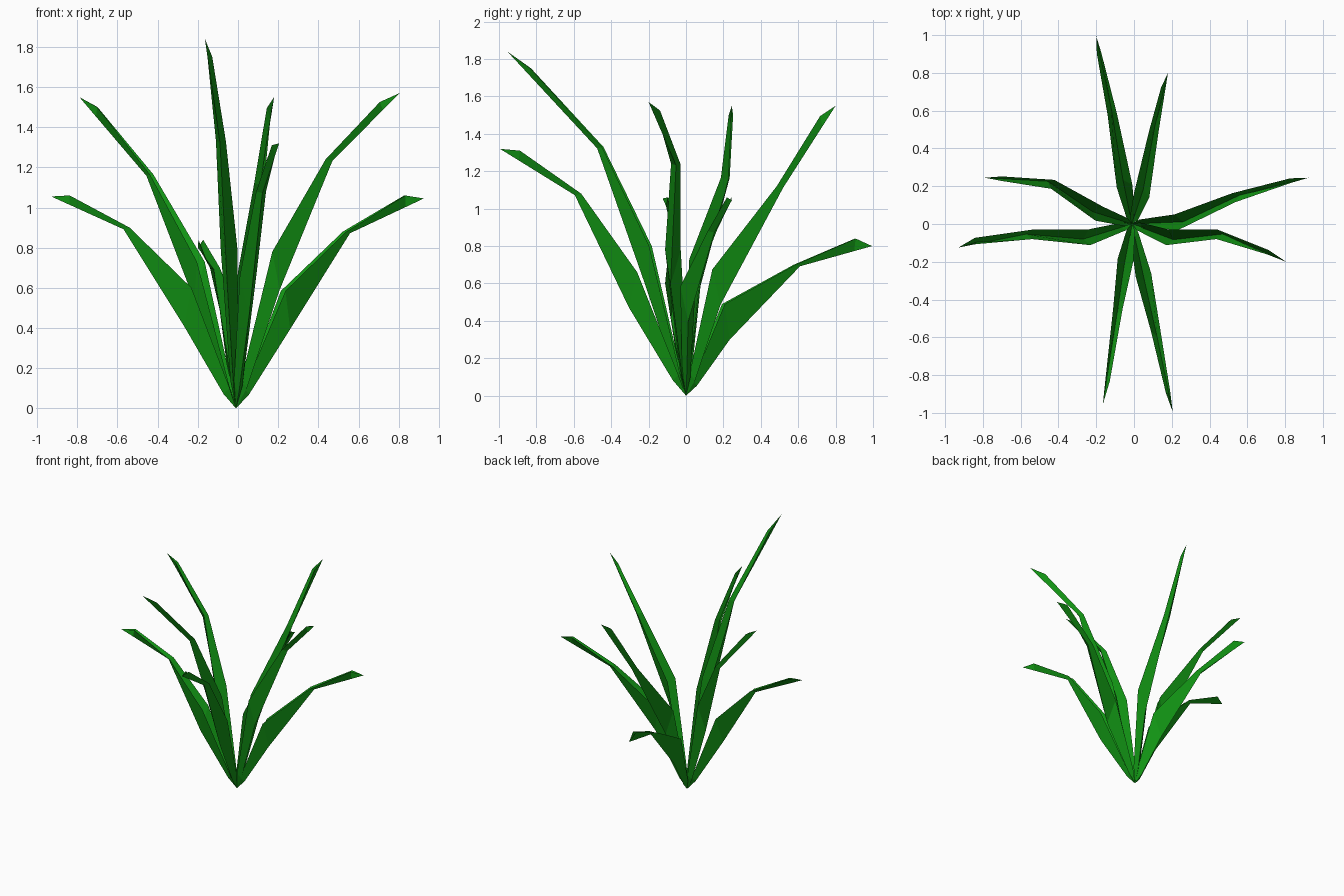
import bpy
from mathutils import Vector

# Remove the default object
cube = bpy.data.objects.get("Cube")
if cube:
    bpy.data.objects.remove(cube, do_unlink=True)

# Leaf colour
leaf_green = bpy.data.materials.new("leaf_green")
leaf_green.use_nodes = True
colour = (0.006, 0.3, 0.007, 1)
leaf_green.diffuse_color = colour
shader = leaf_green.node_tree.nodes["Principled BSDF"]
shader.inputs["Base Color"].default_value = colour
shader.inputs["Roughness"].default_value = 0.8

ROOT = Vector((-0.01, 0, 0))
HALF_WIDTHS = (0.022, 0.042, 0.025, 0.012)   # neck, belly, bend, shoulder


def flat(v):
    """Horizontal direction of a vector."""
    return Vector((v.x, v.y, 0)).normalized()


def keel_point(point, outward, out, drop):
    """Fold line point, set outward and below the rims."""
    return point + outward * out - Vector((0, 0, drop))


def build_blade(name, belly, bend, shoulder, tip):
    """Folded leaf blade: left rim, keel and right rim from root to tip."""
    belly, bend, shoulder, tip = map(Vector, (belly, bend, shoulder, tip))
    neck = ROOT.lerp(belly, 0.17)
    path = [ROOT, neck, belly, bend, shoulder, tip]

    # Keel runs nearly straight while the rims bulge above it
    keel_bend = keel_point(bend, flat(bend - belly), 0.03, 0.008)
    keels = [
        keel_point(neck, flat(belly), 0.025, 0.03),
        keel_point(belly, flat(belly), 0.035, 0.19),
        keel_bend,
        keel_bend.lerp(tip, 0.75),
    ]

    # Three points per cross-section, closing to a point at both ends
    verts = [ROOT]
    for i, (keel, half) in enumerate(zip(keels, HALF_WIDTHS), start=1):
        along = flat(path[i + 1] - path[i - 1])
        side = Vector((-along.y, along.x, 0)) * half
        verts += [path[i] + side, keel, path[i] - side]
    verts.append(tip)
    end = len(verts) - 1

    faces = [(0, 2, 1), (0, 3, 2)]
    for row in range(len(keels) - 1):
        for k in (1, 2):
            a = row * 3 + k
            faces.append((a, a + 1, a + 4, a + 3))
    faces += [(end - 3, end - 2, end), (end - 2, end - 1, end)]

    mesh = bpy.data.meshes.new(name)
    mesh.from_pydata(verts, [], faces)
    mesh.materials.append(leaf_green)
    mesh.update()
    blade = bpy.data.objects.new(name, mesh)
    bpy.context.collection.objects.link(blade)


# Blades around the clump: belly, bend, shoulder and tip of each
build_blade("back_low_blade", (-0.05, 0.2, 0.49), (-0.115, 0.58, 0.7),
            (-0.185, 0.905, 0.84), (-0.2, 0.995, 0.8))
build_blade("back_tall_blade", (0.04, 0.15, 0.675), (0.105, 0.49, 1.12),
            (0.155, 0.72, 1.495), (0.18, 0.8, 1.55))
build_blade("left_low_blade", (0.225, 0.01, 0.585), (0.53, 0.14, 0.88),
            (0.83, 0.23, 1.06), (0.925, 0.245, 1.045))
build_blade("left_tall_blade", (0.175, -0.07, 0.78), (0.44, -0.055, 1.24),
            (0.71, -0.15, 1.525), (0.805, -0.2, 1.57))
build_blade("front_low_blade", (0.05, -0.27, 0.66), (0.115, -0.565, 1.08),
            (0.18, -0.89, 1.31), (0.205, -0.995, 1.32))
build_blade("front_tall_blade", (-0.045, -0.19, 0.8), (-0.085, -0.445, 1.33),
            (-0.14, -0.83, 1.75), (-0.165, -0.955, 1.84))
build_blade("right_low_blade", (-0.235, -0.07, 0.6), (-0.54, -0.055, 0.9),
            (-0.84, -0.085, 1.06), (-0.93, -0.125, 1.055))
build_blade("right_tall_blade", (-0.185, 0.055, 0.73), (-0.43, 0.21, 1.165),
            (-0.7, 0.24, 1.5), (-0.79, 0.245, 1.55))
